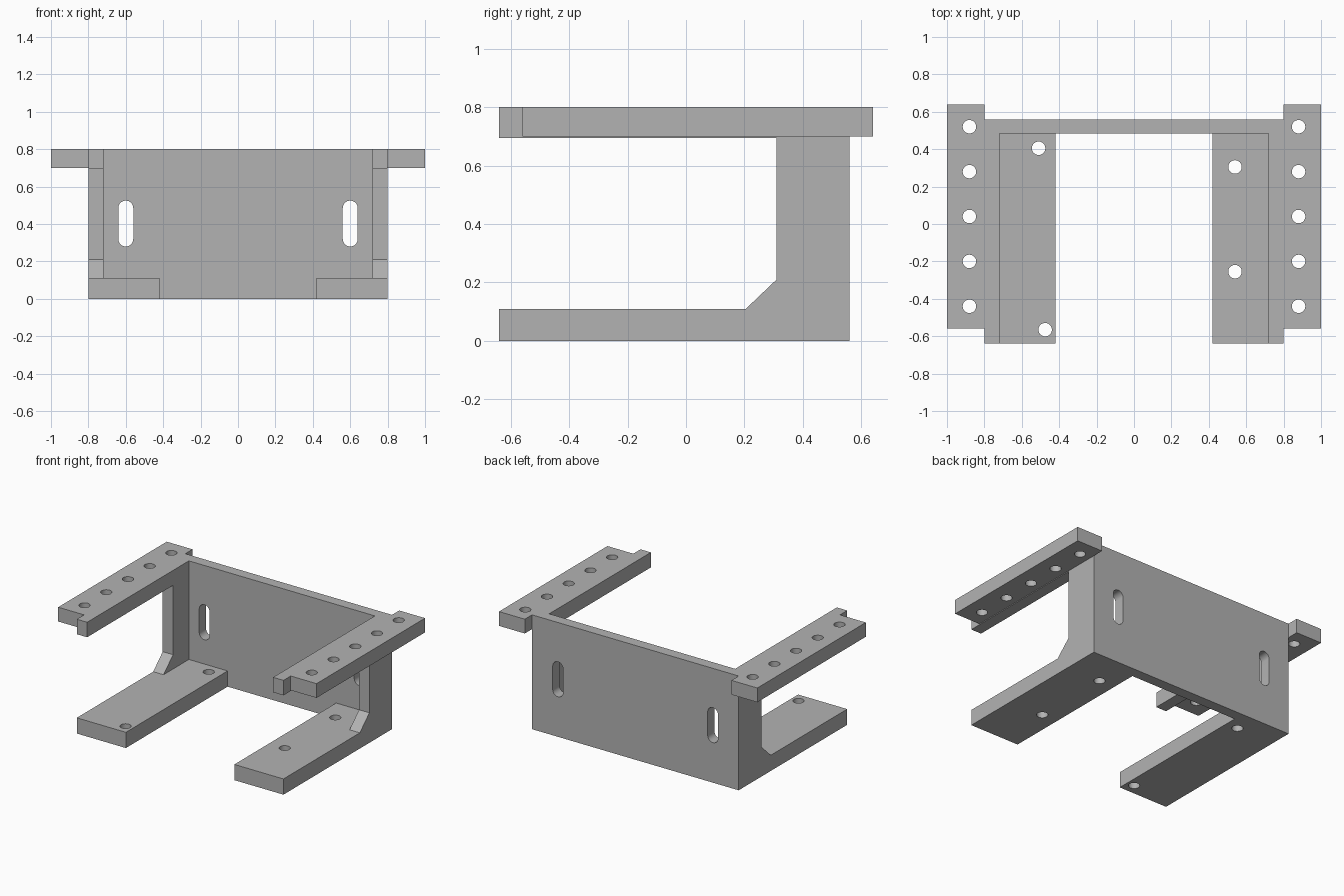
import bpy, bmesh, math
from mathutils import Matrix

if "Cube" in bpy.data.objects:
    bpy.data.objects.remove(bpy.data.objects["Cube"])

grey = bpy.data.materials.new("plain grey")
grey.diffuse_color = (0.45, 0.45, 0.45, 1)
grey.use_nodes = True
grey.node_tree.nodes["Principled BSDF"].inputs["Base Color"].default_value = grey.diffuse_color


def extrude(name, outline, depth, matrix):
    """Extrude a flat outline along local z, then place it with the matrix."""
    bm = bmesh.new()
    face = bm.faces.new([bm.verts.new((u, v, 0)) for u, v in outline])
    grown = bmesh.ops.extrude_face_region(bm, geom=[face])["geom"]
    for v in grown:
        if isinstance(v, bmesh.types.BMVert):
            v.co.z += depth
    bm.transform(matrix)
    bmesh.ops.recalc_face_normals(bm, faces=bm.faces)
    mesh = bpy.data.meshes.new(name)
    bm.to_mesh(mesh)
    bm.free()
    mesh.materials.append(grey)
    obj = bpy.data.objects.new(name, mesh)
    bpy.context.collection.objects.link(obj)
    return obj


def box(name, x0, x1, y0, y1, z0, z1):
    outline = [(x0, y0), (x1, y0), (x1, y1), (x0, y1)]
    return extrude(name, outline, z1 - z0, Matrix.Translation((0, 0, z0)))


def boolean(target, tools, operation):
    for tool in tools:
        mod = target.modifiers.new(operation.lower(), "BOOLEAN")
        mod.operation, mod.solver, mod.object = operation, "EXACT", tool
        bpy.context.view_layer.objects.active = target
        bpy.ops.object.modifier_apply(modifier=mod.name)
        bpy.data.objects.remove(tool)


def arc(cx, cy, r, start, end, n):
    return [(cx + r * math.cos(start + (end - start) * i / n),
             cy + r * math.sin(start + (end - start) * i / n)) for i in range(n + 1)]


# Back wall is the base body
bracket = box("bracket", -0.8, 0.8, 0.485, 0.56, 0, 0.8)

# C-shaped side plates, feet and top mounting flanges
side = [(-0.64, 0), (0.56, 0), (0.56, 0.8), (-0.64, 0.8), (-0.64, 0.695),
        (0.31, 0.695), (0.31, 0.21), (0.205, 0.11), (-0.64, 0.11)]
yz_to_world = Matrix(((0, 0, 1, 0), (1, 0, 0, 0), (0, 1, 0, 0), (0, 0, 0, 1)))
parts = []
for s in (-1, 1):
    start = 0.72 if s > 0 else -0.8
    parts.append(extrude("side_plate", side, 0.08, Matrix.Translation((start, 0, 0)) @ yz_to_world))
    for name, a, b, y0, y1, z0, z1 in (("foot", 0.42, 0.8, -0.64, 0.56, 0, 0.11),
                                       ("flange", 0.8, 1.0, -0.56, 0.64, 0.7, 0.8)):
        x0, x1 = sorted((s * a, s * b))
        parts.append(box(name, x0, x1, y0, y1, z0, z1))
boolean(bracket, parts, "UNION")

# Round screw holes through the flanges and feet
cutters = []
holes = [(s * 0.88, 0.52 - 0.24 * i, 0.6) for s in (-1, 1) for i in range(5)]
holes += [(-0.51, 0.405, -0.1), (-0.475, -0.565, -0.1), (0.54, 0.305, -0.1), (0.54, -0.255, -0.1)]
for x, y, z in holes:
    circle = arc(x, y, 0.036, 0, math.tau, 32)[:-1]
    cutters.append(extrude("hole_cutter", circle, 0.3, Matrix.Translation((0, 0, z))))

# Upright slots through the back wall
xz_to_world = Matrix(((1, 0, 0, 0), (0, 0, 1, 0.4), (0, 1, 0, 0), (0, 0, 0, 1)))
for x in (-0.6, 0.6):
    slot = arc(x, 0.485, 0.04, 0, math.pi, 16) + arc(x, 0.32, 0.04, math.pi, math.tau, 16)
    cutters.append(extrude("slot_cutter", slot, 0.3, xz_to_world))
boolean(bracket, cutters, "DIFFERENCE")

# Smooth hole walls with crisp edges elsewhere
bpy.ops.object.select_all(action="DESELECT")
bracket.select_set(True)
bpy.context.view_layer.objects.active = bracket
bpy.ops.object.shade_smooth_by_angle(angle=math.radians(30))
